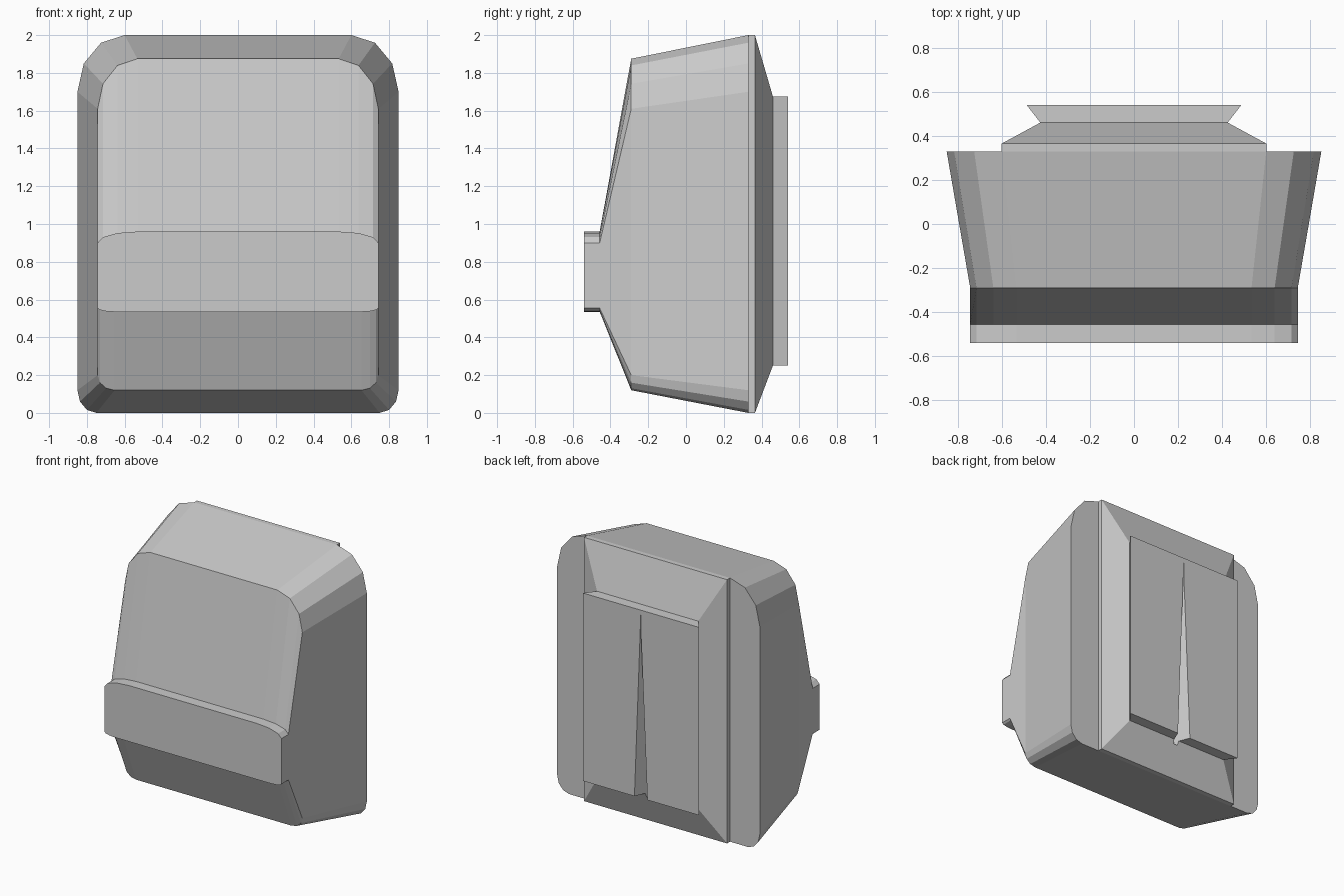
import bpy, bmesh, math

if "Cube" in bpy.data.objects:
    bpy.data.objects.remove(bpy.data.objects["Cube"])


def loft(name, rings):
    """Skin a list of equal-length closed rings and cap both ends."""
    bm = bmesh.new()
    loops = [[bm.verts.new(p) for p in ring] for ring in rings]
    n = len(loops[0])
    for a, b in zip(loops, loops[1:]):
        for i in range(n):
            j = (i + 1) % n
            bm.faces.new((a[i], a[j], b[j], b[i]))
    bm.faces.new(loops[0])
    bm.faces.new(loops[-1])
    bmesh.ops.recalc_face_normals(bm, faces=bm.faces)
    mesh = bpy.data.meshes.new(name)
    bm.to_mesh(mesh)
    bm.free()
    obj = bpy.data.objects.new(name, mesh)
    bpy.context.collection.objects.link(obj)
    return obj


def rounded(y, hw, z0, z1, top, bottom):
    """Rounded rectangle with elliptical three-segment corners."""
    (tx, tz), (bx, bz) = top, bottom
    arc = [math.radians(a) for a in (0, 30, 60, 90)]
    half = [(hw - bx + bx * math.sin(a), z0 + bz - bz * math.cos(a)) for a in arc]
    half += [(hw - tx + tx * math.cos(a), z1 - tz + tz * math.sin(a)) for a in arc]
    return [(x, y, z) for x, z in half] + [(-x, y, z) for x, z in reversed(half)]


def rect(y, hw, z0, z1):
    return [(-hw, y, z0), (hw, y, z0), (hw, y, z1), (-hw, y, z1)]


# Main casing with sloped front and raised nose band
loft("casing", [
    rounded(0.33, 0.85, 0.0, 2.0, (0.25, 0.30), (0.10, 0.12)),
    rounded(-0.29, 0.743, 0.12, 1.875, (0.21, 0.265), (0.09, 0.08)),
    rounded(-0.457, 0.743, 0.535, 0.96, (0.21, 0.06), (0.09, 0.02)),
    rounded(-0.54, 0.743, 0.535, 0.96, (0.21, 0.06), (0.09, 0.02)),
])

# Rear mount: flat strip, taper, then flared dovetail plate
mount = loft("rear_mount", [
    rect(0.33, 0.60, 0.0, 2.0),
    rect(0.365, 0.60, 0.0, 2.0),
    rect(0.46, 0.425, 0.25, 1.675),
    rect(0.54, 0.487, 0.25, 1.675),
])

# Tapered V groove down the dovetail plate
cutter = loft("groove_cutter", [
    [(-0.064, 0.56, 0.22), (0.064, 0.56, 0.22), (0, 0.41, 0.22)],
    [(-0.002, 0.56, 1.67), (0.002, 0.56, 1.67), (0, 0.535, 1.67)],
])
cutter.hide_render = True
cut = mount.modifiers.new("groove", "BOOLEAN")
cut.operation = "DIFFERENCE"
cut.solver = "EXACT"
cut.object = cutter
bpy.context.view_layer.objects.active = mount
bpy.ops.object.modifier_apply(modifier=cut.name)
bpy.data.objects.remove(cutter)
